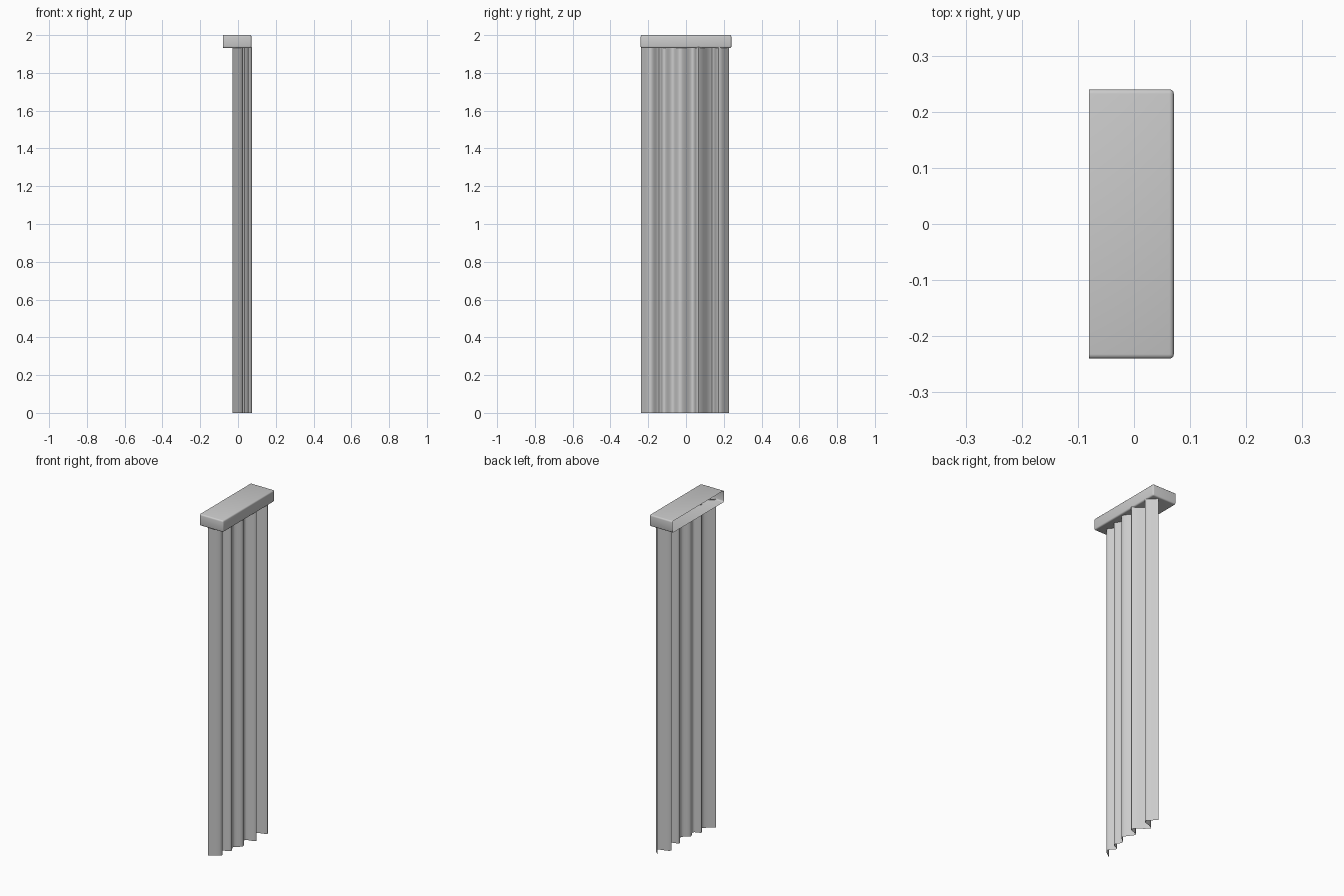
import bpy, bmesh
from mathutils import Vector

if "Cube" in bpy.data.objects:
    bpy.data.objects.remove(bpy.data.objects["Cube"])


def finish(bm, name, angle=0.6):
    mesh = bpy.data.meshes.new(name)
    bm.to_mesh(mesh)
    bm.free()
    obj = bpy.data.objects.new(name, mesh)
    bpy.context.collection.objects.link(obj)
    bpy.ops.object.select_all(action='DESELECT')
    obj.select_set(True)
    bpy.context.view_layer.objects.active = obj
    bpy.ops.object.shade_smooth_by_angle(angle=angle)
    return obj


def smooth_path(points, steps):
    """Catmull-Rom curve through the fold points."""
    p = [Vector(q) for q in points]
    p = [2 * p[0] - p[1]] + p + [2 * p[-1] - p[-2]]
    out = []
    for a, b, c, d in zip(p, p[1:], p[2:], p[3:]):
        for i in range(steps):
            t = i / steps
            out.append(0.5 * (2 * b + (c - a) * t + (2 * a - 5 * b + 4 * c - d) * t ** 2
                              + (3 * b - a - 3 * c + d) * t ** 3))
    return out + [p[-2]]


# Curtain: one thin pleated sheet hanging from the pelmet
folds = [(-0.03, -0.237), (0.027, -0.19), (-0.003, -0.142), (0.038, -0.118),
         (0.018, -0.07), (0.056, -0.03), (0.018, 0.036), (0.073, 0.066),
         (0.0, 0.137), (0.071, 0.172), (0.025, 0.228)]
bm = bmesh.new()
columns = [[bm.verts.new((q.x, q.y, z)) for z in (0, 1.937)] for q in smooth_path(folds, 5)]
for (a, b), (c, d) in zip(columns, columns[1:]):
    bm.faces.new((a, c, d, b))
finish(bm, "curtain", 1.0)

# Pelmet: shallow box, open on its wall side, rounded on the others
x0, x1, half_y, z0, z1 = -0.08, 0.071, 0.24, 1.932, 2.0
bm = bmesh.new()
bmesh.ops.create_cube(bm, size=1)
for v in bm.verts:
    v.co = (x0 if v.co.x < 0 else x1, 2 * half_y * v.co.y, z0 if v.co.z < 0 else z1)
wall_side = [f for f in bm.faces if f.normal.x < -0.5]
bmesh.ops.delete(bm, geom=wall_side, context='FACES_ONLY')
edges = [e for e in bm.edges if not e.is_boundary]
bmesh.ops.bevel(bm, geom=edges, offset=0.008, segments=3, profile=0.5, affect='EDGES')
finish(bm, "pelmet")
